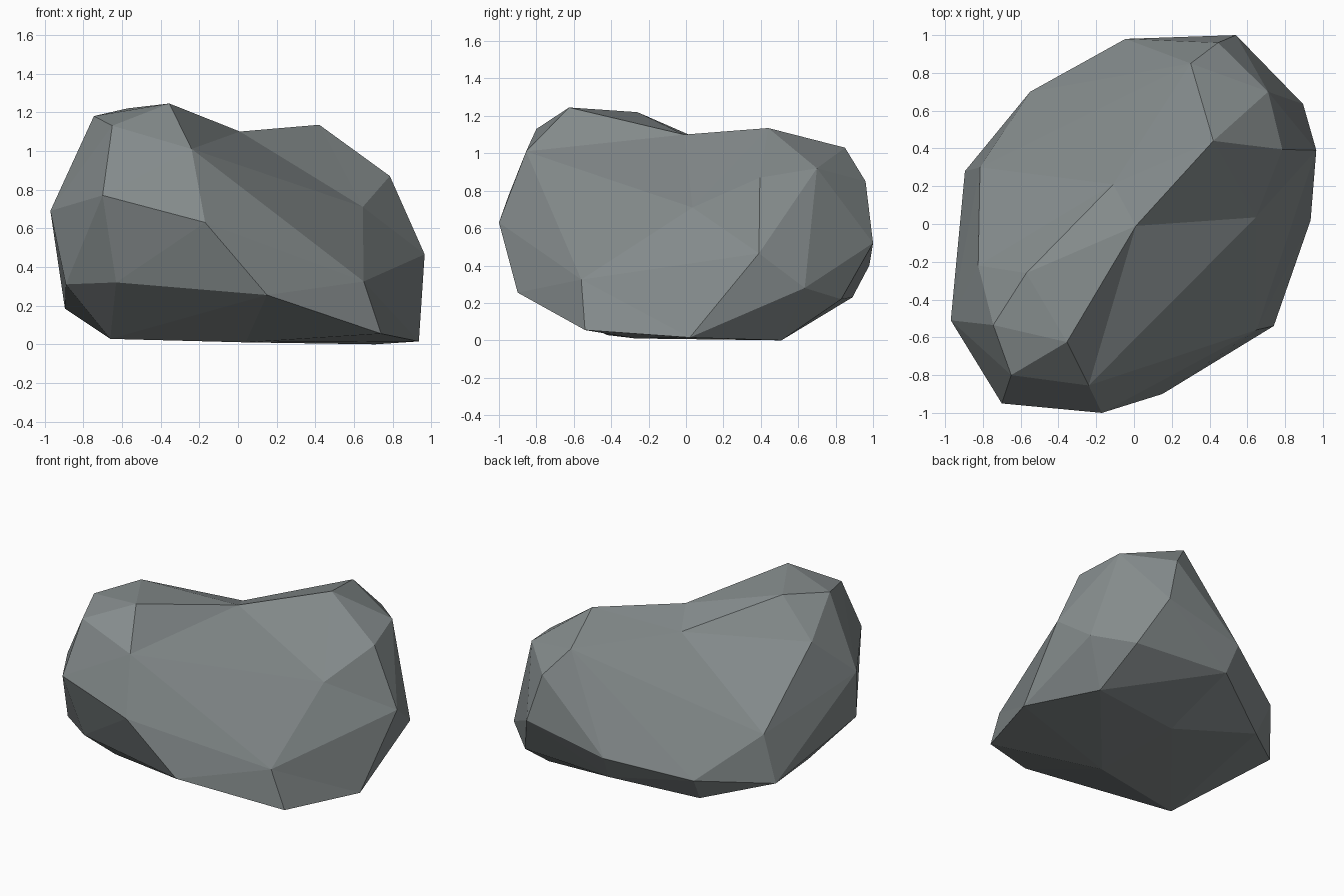
import bpy, bmesh
from mathutils import Vector

if "Cube" in bpy.data.objects:
    bpy.data.objects.remove(bpy.data.objects["Cube"])

# Corner points of the boulder, by region
top = [(-.24, -.855, 1.01), (-.65, -.80, 1.13), (-.355, -.625, 1.245), (-.57, -.26, 1.22),
       (-.745, -.535, 1.18), (.01, -.01, 1.10), (-.11, .21, 1.015), (.42, .44, 1.135),
       (.30, .85, 1.03), (.71, .70, .92), (.785, .395, .87), (-.825, -.22, .97)]
upper_right, low_right, tip_right = (.645, .035, .71), (.65, -.56, .325), (.965, .39, .465)
foot_right = (.935, .02, .015)
sides = [(-.17, -1, .63), (-.70, -.95, .77), (-.97, -.51, .69), (-.815, .30, .515),
         (.445, .96, .85), (.54, 1, .52), (-.045, .98, .40), (.895, .635, .28),
         upper_right, low_right, tip_right]
base = [foot_right, (.74, -.54, .055), (.15, -.90, .255), (-.63, -.81, .32),
        (-.89, -.62, .31), (-.895, .28, .185), (-.55, .70, .27), (-.52, .59, .10),
        (.71, .51, 0), (-.66, -.42, .028), (-.02, .89, .23), (.67, .83, .22),
        (.04, -.27, .01), (-.01, .36, .05)]
points = [Vector(p) for p in top + sides + base]
centre = Vector((0, 0, .6))

# Wrap a rounded version of the cloud, so the saddle on top keeps its corners
bm = bmesh.new()
home = []
for p in points:
    d = p - centre
    home.append((bm.verts.new(centre + d.normalized() * d.length ** .38), p))
bmesh.ops.convex_hull(bm, input=bm.verts[:])

# Pull every corner to its real place
for v, p in home:
    v.co = p
loose = [v for v in bm.verts if not v.link_faces]
bmesh.ops.delete(bm, geom=loose, context='VERTS')
bmesh.ops.recalc_face_normals(bm, faces=bm.faces[:])

# Turn the ridge on the right flank so it runs across, not down
def corner(p):
    return min(bm.verts, key=lambda v: (v.co - Vector(p)).length)

ridge = bm.edges.get((corner(upper_right), corner(foot_right)))
if ridge:
    bmesh.ops.rotate_edges(bm, edges=[ridge], use_ccw=False)
bmesh.ops.recalc_face_normals(bm, faces=bm.faces[:])

mesh = bpy.data.meshes.new("boulder")
bm.to_mesh(mesh)
bm.free()

# Stone colour
stone = bpy.data.materials.new("grey stone")
stone.diffuse_color = (.235, .262, .265, 1)
stone.use_nodes = True
stone.node_tree.nodes["Principled BSDF"].inputs["Base Color"].default_value = stone.diffuse_color
mesh.materials.append(stone)
boulder = bpy.data.objects.new("boulder", mesh)
bpy.context.collection.objects.link(boulder)
